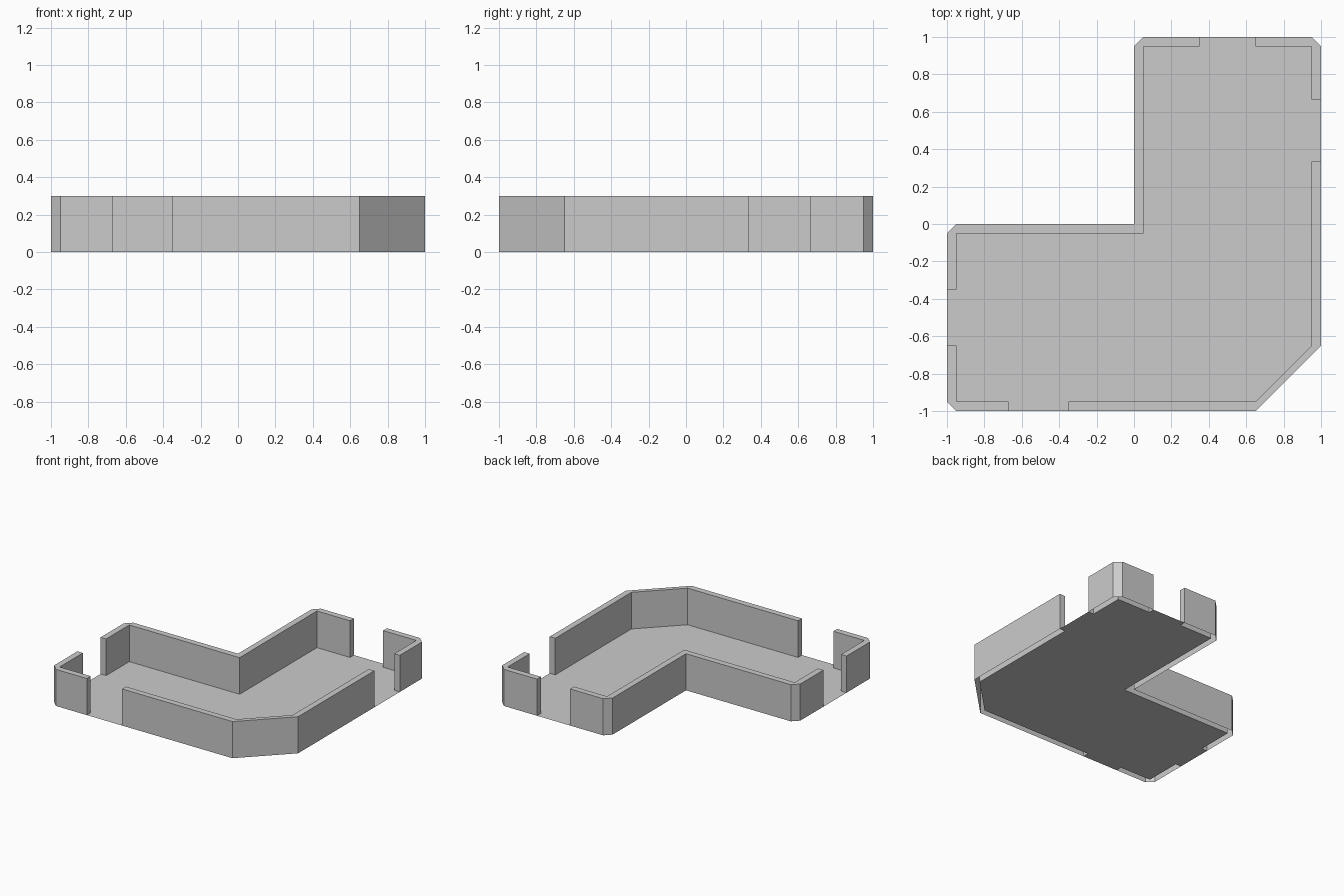
import bpy, bmesh

if "Cube" in bpy.data.objects:
    bpy.data.objects.remove(bpy.data.objects["Cube"])

HEIGHT = 0.3


def make_object(name, build):
    bm = bmesh.new()
    build(bm)
    mesh = bpy.data.meshes.new(name)
    bm.to_mesh(mesh)
    bm.free()
    obj = bpy.data.objects.new(name, mesh)
    bpy.context.collection.objects.link(obj)
    return obj


def wall(name, outer, inner):
    """Upright wall between two plan outlines, open underneath."""
    def build(bm):
        loop = outer + inner[::-1]
        low = [bm.verts.new((x, y, 0)) for x, y in loop]
        top = [bm.verts.new((x, y, HEIGHT)) for x, y in loop]
        n = len(loop)
        for i in range(n):
            j = (i + 1) % n
            bm.faces.new((low[i], low[j], top[j], top[i]))
        bm.faces.new(top)
        bmesh.ops.recalc_face_normals(bm, faces=bm.faces[:])
        if bm.faces[:][-1].normal.z < 0:
            bmesh.ops.reverse_faces(bm, faces=bm.faces[:])
    return make_object(name, build)


# Outer wall with the bevelled front right corner
outer_in = [(.95, .335), (.95, -.65), (.65, -.95), (-.35, -.95)]
wall("outer_wall", [(1, .335), (1, -.65), (.65, -1), (-.35, -1)], outer_in)

# Front left corner post wall
left_in = [(-.67, -.95), (-.95, -.95), (-.95, -.65)]
wall("front_left_wall", [(-.67, -1), (-.95, -1), (-1, -.95), (-1, -.65)], left_in)

# Wall around the inside of the L
l_in = [(-.95, -.35), (-.95, -.05), (.05, -.05), (.05, .95), (.35, .95)]
wall("inner_wall", [(-1, -.35), (-1, -.05), (-.95, 0), (0, 0),
                    (0, .95), (.05, 1), (.35, 1)], l_in)

# Back right corner wall
right_in = [(.65, .95), (.95, .95), (.95, .665)]
wall("back_right_wall", [(.65, 1), (.95, 1), (1, .95), (1, .665)], right_in)


# Thin floor reaching the outer edge in each doorway
def floor(bm):
    plan = (outer_in + [(-.35, -1), (-.67, -1)] + left_in + [(-1, -.65), (-1, -.35)]
            + l_in + [(.35, 1), (.65, 1)] + right_in + [(1, .665), (1, .335)])
    face = bm.faces.new([bm.verts.new((x, y, 0)) for x, y in plan])
    face.normal_update()
    if face.normal.z < 0:
        face.normal_flip()
    bmesh.ops.triangulate(bm, faces=[face])


make_object("floor", floor)
